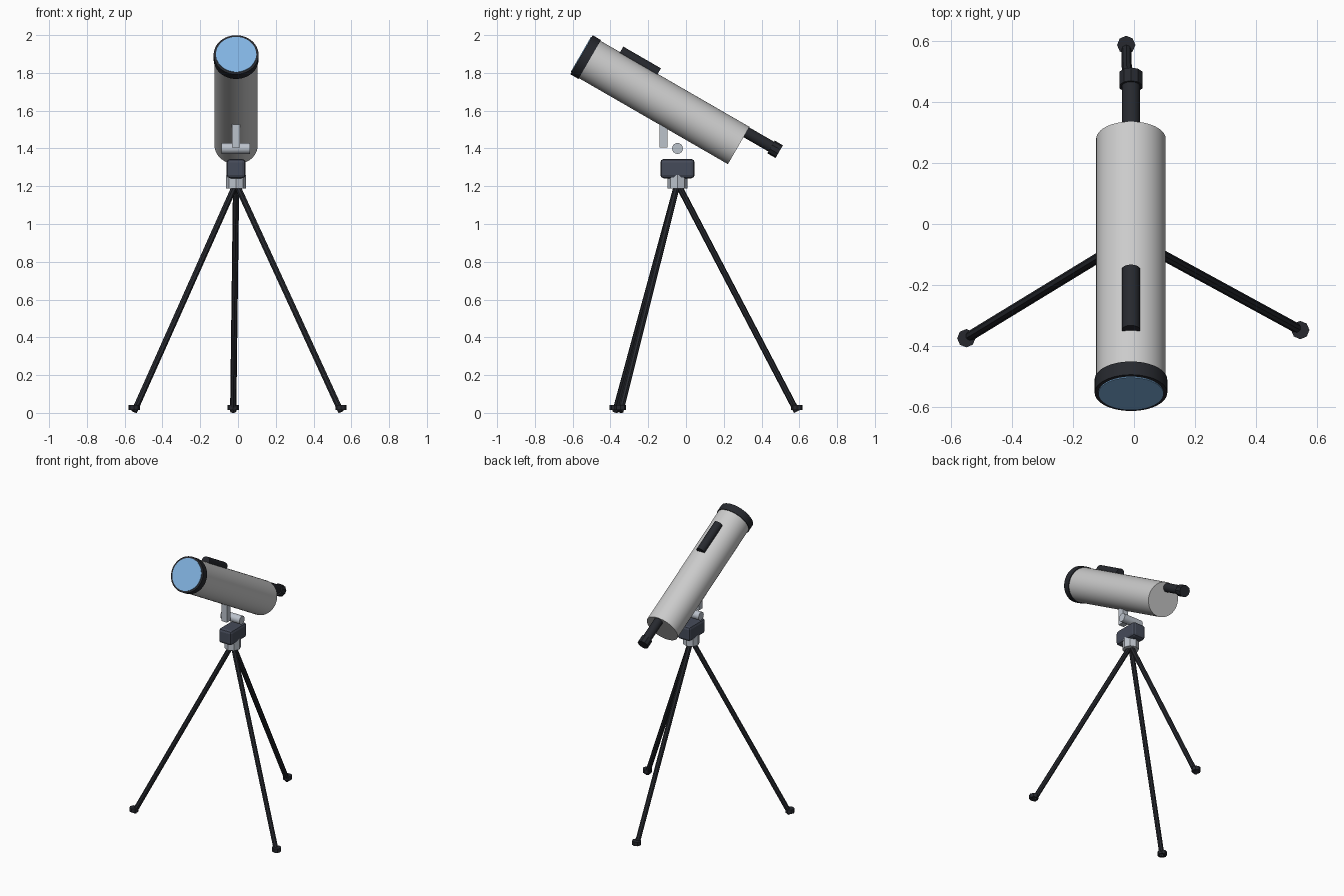
import bpy, math
from mathutils import Vector

if "Cube" in bpy.data.objects:
    bpy.data.objects.remove(bpy.data.objects["Cube"])

CX = -0.01                                            # centre line of the instrument
FRONT = Vector((CX, -0.555, 1.897))                   # middle of the tube's front end
AXIS = Vector((0, math.cos(math.radians(30)), -0.5))  # tube direction, front to back
UP = Vector((0, 0.5, math.cos(math.radians(30))))     # square to the tube, upwards


def material(name, rgb):
    m = bpy.data.materials.new(name)
    m.diffuse_color = (*rgb, 1)
    m.use_nodes = True
    m.node_tree.nodes["Principled BSDF"].inputs["Base Color"].default_value = m.diffuse_color
    return m


WHITE = material("white", (0.85, 0.86, 0.86))
BLACK = material("black", (0.02, 0.022, 0.028))
METAL = material("metal", (0.50, 0.54, 0.60))
SLATE = material("slate", (0.06, 0.07, 0.10))
GLASS = material("glass", (0.22, 0.45, 0.75))


def finish(ob, name, mat):
    ob.name = name
    ob.data.materials.append(mat)
    return ob


def rod(name, a, b, r, mat, sides=8, smooth=False):
    a, b = Vector(a), Vector(b)
    d = b - a
    bpy.ops.mesh.primitive_cylinder_add(vertices=sides, radius=r, depth=d.length,
                                        location=(a + b) / 2,
                                        rotation=d.to_track_quat('Z', 'Y').to_euler())
    ob = finish(bpy.context.object, name, mat)
    if smooth:
        bpy.ops.object.shade_smooth_by_angle()
    return ob


def along(name, s, e, h, r, mat, sides, smooth=False):
    """Cylinder parallel to the tube from s to e, raised h above its axis."""
    return rod(name, FRONT + AXIS * s + UP * h, FRONT + AXIS * e + UP * h, r, mat, sides, smooth)


def box(name, centre, size, mat, bevel=0):
    bpy.ops.mesh.primitive_cube_add(size=1, location=centre)
    ob = finish(bpy.context.object, name, mat)
    ob.scale = size
    bpy.ops.object.transform_apply(location=False, rotation=False, scale=True)
    if bevel:
        mod = ob.modifiers.new("bevel", 'BEVEL')
        mod.width, mod.segments = bevel, 2
    return ob


# optical tube, front ring and lens
along("main_tube", 0.02, 0.963, 0, 0.114, WHITE, 48, True)
along("front_ring", 0.002, 0.052, 0, 0.119, BLACK, 48, True)
along("front_lens", -0.002, 0.02, 0, 0.107, GLASS, 48, True)

# finder and eyepiece
along("finder", 0.172, 0.402, 0.118, 0.03, BLACK, 16, True)
along("eyepiece_tube", 0.921, 1.13, 0.081, 0.03, BLACK, 16, True)
along("eyepiece_cup", 1.115, 1.165, 0.079, 0.039, BLACK, 10)

# mount: post, cross bar, head and collar
box("mount_post", (CX, -0.119, 1.475), (0.042, 0.042, 0.14), METAL)
rod("cross_bar", (-0.087, -0.045, 1.40), (0.063, -0.045, 1.40), 0.029, METAL, 16, True)
box("mount_head", (CX, -0.045, 1.293), (0.10, 0.182, 0.102), SLATE, 0.018)
rod("leg_collar", (CX, -0.045, 1.188), (CX, -0.045, 1.26), 0.053, METAL, 8)

# tripod legs and feet
for i in range(3):
    a = math.radians(91.4 + 120 * i)
    foot = Vector((CX + 0.632 * math.cos(a), -0.045 + 0.632 * math.sin(a), 0))
    rod(f"tripod_leg_{i + 1}", (CX, -0.045, 1.215), foot + Vector((0, 0, 0.007)), 0.0165, BLACK)
    rod(f"tripod_foot_{i + 1}", foot + Vector((0, 0, 0.015)), foot + Vector((0, 0, 0.042)), 0.03, BLACK)
